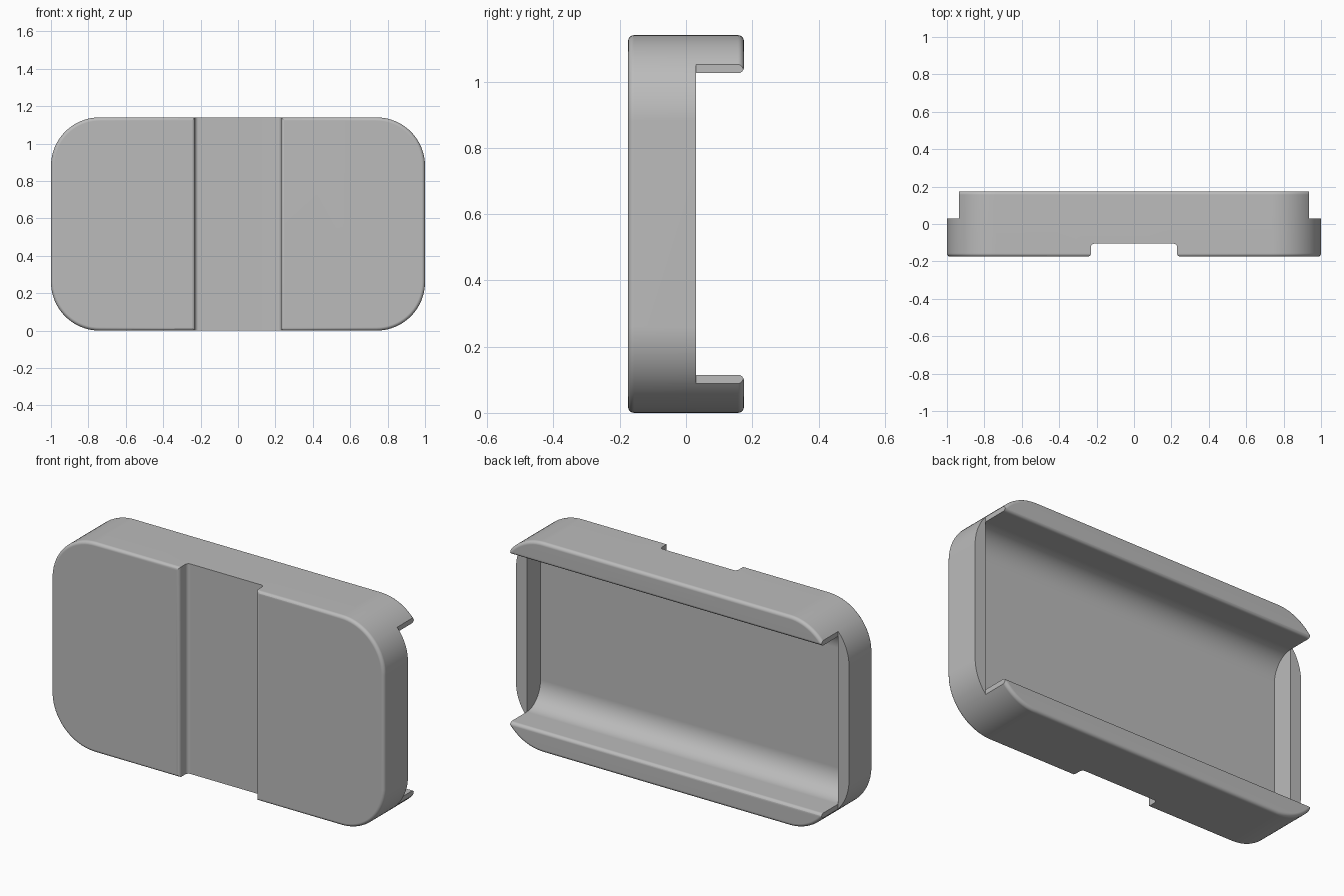
import bpy
import bmesh
from math import cos, sin, pi
from mathutils import Vector

W, H, D = 1.0, 1.14, 0.175       # half width, full height, half depth
CORNER, RIM = 0.26, 0.018        # corner radius, edge rounding
INNER, STEP = 0.935, 0.03        # cavity half width, side wall rear edge
LIP, FLOOR = 0.115, -0.088       # lip thickness, cavity floor
GROOVE, GROOVE_Y = 0.23, -0.105

cube = bpy.data.objects.get("Cube")
if cube:
    bpy.data.objects.remove(cube, do_unlink=True)

grey = bpy.data.materials.new("plain_grey")
grey.use_nodes = True
colour = (0.5, 0.5, 0.5, 1)
grey.diffuse_color = colour
grey.node_tree.nodes["Principled BSDF"].inputs["Base Color"].default_value = colour


def arc(cx, cy, rx, ry, start, end, steps):
    """Points on an elliptical arc, angles in quarter turns."""
    angles = [(start + (end - start) * i / steps) * pi / 2 for i in range(steps + 1)]
    return [(cx + rx * cos(a), cy + ry * sin(a)) for a in angles]


def prism(name, profile, place, direction):
    """Extrude a closed profile, placed in space by a function."""
    bm = bmesh.new()
    face = bm.faces.new([bm.verts.new(place(*p)) for p in profile])
    result = bmesh.ops.extrude_face_region(bm, geom=[face])
    moved = [v for v in result["geom"] if isinstance(v, bmesh.types.BMVert)]
    bmesh.ops.translate(bm, verts=moved, vec=Vector(direction))
    bmesh.ops.recalc_face_normals(bm, faces=bm.faces)
    mesh = bpy.data.meshes.new(name)
    bm.to_mesh(mesh)
    bm.free()
    mesh.materials.append(grey)
    obj = bpy.data.objects.new(name, mesh)
    bpy.context.collection.objects.link(obj)
    return obj


def mirrored(half, centre):
    """Close a half profile by mirroring its second coordinate."""
    return half + [(a, 2 * centre - b) for a, b in reversed(half)]


# Rounded block with softened front and rear rims
outline = []
for quarter, (sx, sz) in enumerate([(1, 1), (-1, 1), (-1, -1), (1, -1)]):
    outline += arc(sx * (W - CORNER), H / 2 + sz * (H / 2 - CORNER),
                   CORNER, CORNER, quarter, quarter + 1, 20)
shell = prism("case_shell", outline, lambda x, z: (x, -D, z), (0, 2 * D, 0))
bm = bmesh.new()
bm.from_mesh(shell.data)
rims = [e for e in bm.edges if abs(e.verts[0].co.y - e.verts[1].co.y) < 0.001]
bmesh.ops.bevel(bm, geom=rims, offset=RIM, segments=4, profile=0.5, affect='EDGES')
bm.to_mesh(shell.data)
bm.free()

# Cavity cutter: curved floor edges and rounded lip edges
half = [(D + 0.1, LIP - RIM), (D, LIP - RIM)]
half += arc(D - RIM, LIP - RIM, RIM, RIM, 0, 1, 4)[1:]
half += arc(STEP, LIP + 0.13, STEP - FLOOR, 0.13, 3, 2, 12)
cavity = prism("cavity_cutter", mirrored(half, H / 2),
               lambda y, z: (-INNER, y, z), (2 * INNER, 0, 0))

# Front groove cutter: rounded outside and inside edges
half = [(-D - 0.1, GROOVE + RIM), (-D, GROOVE + RIM)]
half += arc(-D + RIM, GROOVE + RIM, RIM, RIM, 2, 3, 4)[1:]
half += arc(GROOVE_Y - RIM, GROOVE - RIM, RIM, RIM, 1, 0, 4)
groove = prism("groove_cutter", mirrored(half, 0),
               lambda y, x: (x, y, -0.1), (0, 0, H + 0.2))

# Side cutters: open ends behind the low side walls
cutters = [cavity, groove]
for side, s in (("left", 1), ("right", -1)):
    box = [(s * INNER, STEP), (s * 1.1, STEP), (s * 1.1, 0.3), (s * INNER, 0.3)]
    cutters.append(prism(side + "_end_cutter", box,
                         lambda x, y: (x, y, -0.1), (0, 0, H + 0.2)))

# Apply the cuts
for cutter in cutters:
    cutter.hide_render = True
    cut = shell.modifiers.new(cutter.name, 'BOOLEAN')
    cut.operation = 'DIFFERENCE'
    cut.solver = 'EXACT'
    cut.object = cutter
bpy.context.view_layer.update()
graph = bpy.context.evaluated_depsgraph_get()
result = bpy.data.meshes.new_from_object(shell.evaluated_get(graph))
shell.modifiers.clear()
shell.data = result
shell.data.name = "case_shell"
for cutter in cutters:
    bpy.data.objects.remove(cutter, do_unlink=True)

# Smooth shading with crisp edges
bpy.ops.object.select_all(action='DESELECT')
shell.select_set(True)
bpy.context.view_layer.objects.active = shell
bpy.ops.object.shade_smooth_by_angle(angle=pi / 6)
weighted = shell.modifiers.new("even_shading", 'WEIGHTED_NORMAL')
weighted.keep_sharp = True
